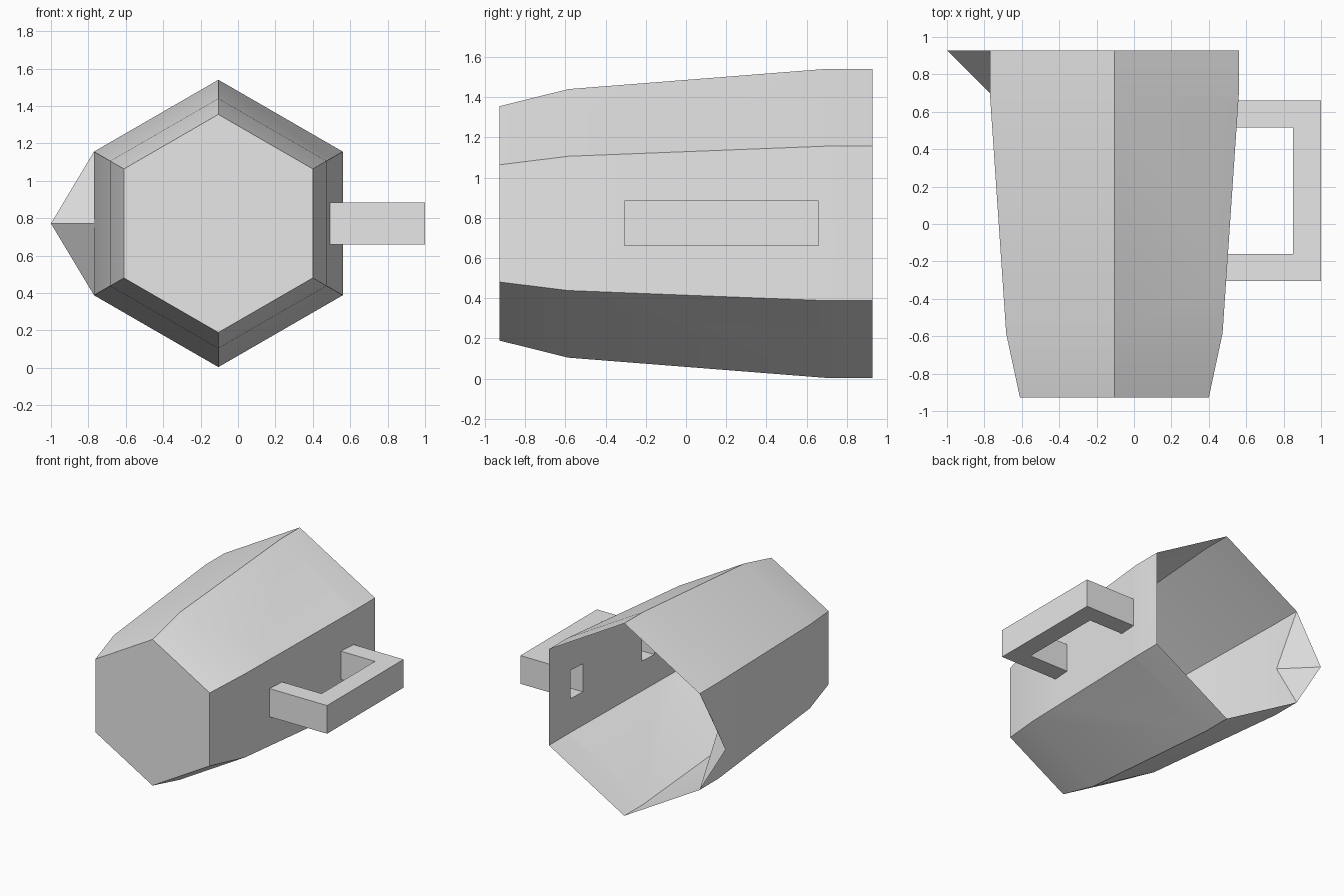
import bpy, bmesh, math
from mathutils import Vector

if "Cube" in bpy.data.objects:
    bpy.data.objects.remove(bpy.data.objects["Cube"], do_unlink=True)

CX, CZ = -0.105, 0.772
RINGS = [(-0.928, 0.583), (-0.585, 0.668), (0.69, 0.768), (0.928, 0.768)]  # y, radius
HANDLE_Z = (0.66, 0.885)
ARMS = ((-0.305, -0.16), (0.515, 0.66))  # y range of each handle arm
APOTHEM = math.cos(math.radians(30))

grey = bpy.data.materials.new("light grey")
grey.use_nodes = True
grey.diffuse_color = (0.8, 0.8, 0.8, 1)
grey.node_tree.nodes["Principled BSDF"].inputs["Base Color"].default_value = (0.8, 0.8, 0.8, 1)


def wall_x(y):
    """x of the flat wall that carries the handle, on its middle band."""
    (y0, r0), (y1, r1) = RINGS[1], RINGS[2]
    return CX + APOTHEM * (r0 + (r1 - r0) * (y - y0) / (y1 - y0))


def finish(bm, name):
    mesh = bpy.data.meshes.new(name)
    bm.normal_update()
    bm.to_mesh(mesh)
    bm.free()
    obj = bpy.data.objects.new(name, mesh)
    bpy.context.collection.objects.link(obj)
    mesh.materials.append(grey)
    bpy.ops.object.select_all(action='DESELECT')
    obj.select_set(True)
    bpy.context.view_layer.objects.active = obj
    bpy.ops.object.shade_smooth_by_angle(angle=math.radians(30))
    return obj


# Jug body: hexagonal shell lying on its side, closed at the front, open at the back
bm = bmesh.new()
rings = []
for y, r in RINGS:
    ring = []
    for i in range(6):
        a = math.radians(30 + 60 * i)
        ring.append(bm.verts.new((CX + r * math.cos(a), y, CZ + r * math.sin(a))))
    rings.append(ring)
bm.faces.new(rings[0])

# Pouring spout: the wall opens from a notch out to a pointed lip
notch = bm.verts.new((CX - RINGS[2][1] * APOTHEM, RINGS[2][0] + 0.01, CZ))
tip = bm.verts.new((-1, RINGS[3][0], CZ))
handle_wall = None
for k in range(3):
    for i in range(6):
        j = (i + 1) % 6
        a, b = rings[k][i], rings[k][j]
        c, d = rings[k + 1][j], rings[k + 1][i]
        if k == 2 and i == 2:
            for face in ((a, b, notch), (b, c, notch), (d, a, notch),
                         (notch, c, tip), (notch, tip, d)):
                bm.faces.new(face)
            continue
        face = bm.faces.new((a, b, c, d))
        if k == 1 and i == 5:
            handle_wall = face
bmesh.ops.recalc_face_normals(bm, faces=bm.faces)
if bm.faces[:][0].normal.y > 0:
    bmesh.ops.reverse_faces(bm, faces=bm.faces)

# Openings in the wall where the hollow handle joins
pieces = [handle_wall]
cuts = [((0, y, 0), (0, 1, 0)) for arm in ARMS for y in arm]
cuts += [((0, 0, z), (0, 0, 1)) for z in HANDLE_Z]
for co, no in cuts:
    geom = set(pieces)
    for f in pieces:
        geom.update(f.edges)
        geom.update(f.verts)
    out = bmesh.ops.bisect_plane(bm, geom=list(geom), plane_co=co, plane_no=no)
    pieces = [g for g in out["geom"] if isinstance(g, bmesh.types.BMFace)]
holes = []
for f in pieces:
    c = f.calc_center_median()
    if HANDLE_Z[0] < c.z < HANDLE_Z[1] and any(lo < c.y < hi for lo, hi in ARMS):
        holes.append(f)
bmesh.ops.delete(bm, geom=holes, context='FACES')
finish(bm, "jug_body")

# Handle: hollow squared loop, open where it meets the wall
(lo_out, lo_in), (hi_in, hi_out) = ARMS
outer = [(wall_x(lo_out), lo_out), (1, lo_out), (1, hi_out), (wall_x(hi_out), hi_out)]
inner = [(wall_x(lo_in), lo_in), (0.85, lo_in), (0.85, hi_in), (wall_x(hi_in), hi_in)]
bm = bmesh.new()
sections = []
for (ox, oy), (ix, iy) in zip(outer, inner):
    corners = ((ox, oy, HANDLE_Z[0]), (ox, oy, HANDLE_Z[1]),
               (ix, iy, HANDLE_Z[1]), (ix, iy, HANDLE_Z[0]))
    sections.append([bm.verts.new(Vector(p)) for p in corners])
for s, t in zip(sections, sections[1:]):
    for i in range(4):
        j = (i + 1) % 4
        bm.faces.new((s[i], t[i], t[j], s[j]))
bm.normal_update()
if bm.faces[:][0].normal.y > 0:
    bmesh.ops.reverse_faces(bm, faces=bm.faces)
finish(bm, "handle")
